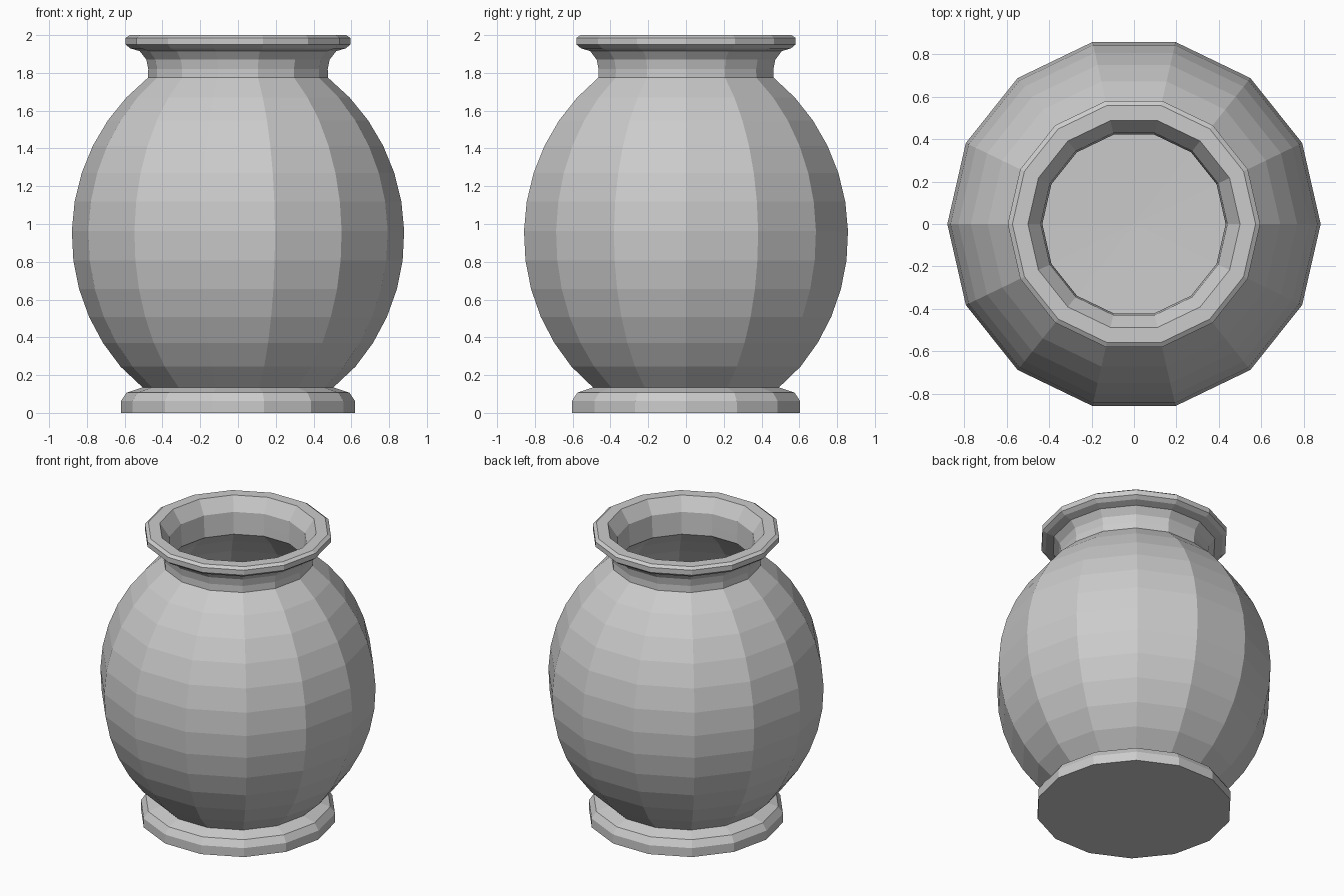
import bpy, bmesh, math

if "Cube" in bpy.data.objects:
    bpy.data.objects.remove(bpy.data.objects["Cube"])

SIDES = 14


def arc(radius, start, end, steps):
    """Belly arc as (r, z) points, angles measured from the widest level."""
    pts = []
    for i in range(steps + 1):
        a = math.radians(start + (end - start) * i / steps)
        pts.append((radius * math.cos(a) - 0.185, 0.94 + radius * math.sin(a)))
    return pts


def lathe(name, profile):
    """Revolve an (r, z) profile whose ends lie on the axis."""
    bm = bmesh.new()
    rings = []
    for r, z in profile:
        if r == 0:
            rings.append([bm.verts.new((0, 0, z))] * SIDES)
        else:
            rings.append([bm.verts.new((r * math.cos(math.tau * k / SIDES),
                                        r * math.sin(math.tau * k / SIDES), z))
                          for k in range(SIDES)])
    for low, high in zip(rings, rings[1:]):
        for k in range(SIDES):
            n = (k + 1) % SIDES
            corners = dict.fromkeys((low[k], low[n], high[n], high[k]))
            bm.faces.new(list(corners))
    bmesh.ops.recalc_face_normals(bm, faces=bm.faces)
    mesh = bpy.data.meshes.new(name)
    bm.to_mesh(mesh)
    bm.free()
    obj = bpy.data.objects.new(name, mesh)
    bpy.context.collection.objects.link(obj)
    return obj


# foot, outer belly, neck and rolled rim
foot = [(0, 0), (0.62, 0), (0.62, 0.062), (0.59, 0.107), (0.505, 0.135)]
belly = arc(1.065, -49.1, 51.6, 12)[1:]
rim = [(0.475, 1.82), (0.485, 1.87), (0.52, 1.915), (0.57, 1.93),
       (0.595, 1.95), (0.595, 1.985), (0.573, 2.0), (0.5, 2.0)]

# inner throat, hollow belly and slightly dished floor
throat = [(0.44, 1.91), (0.435, 1.82)]
inside = arc(1.025, 53, -48.5, 12)
floor = [(0, 0.16)]

lathe("vase", foot + belly + rim + throat + inside + floor)
